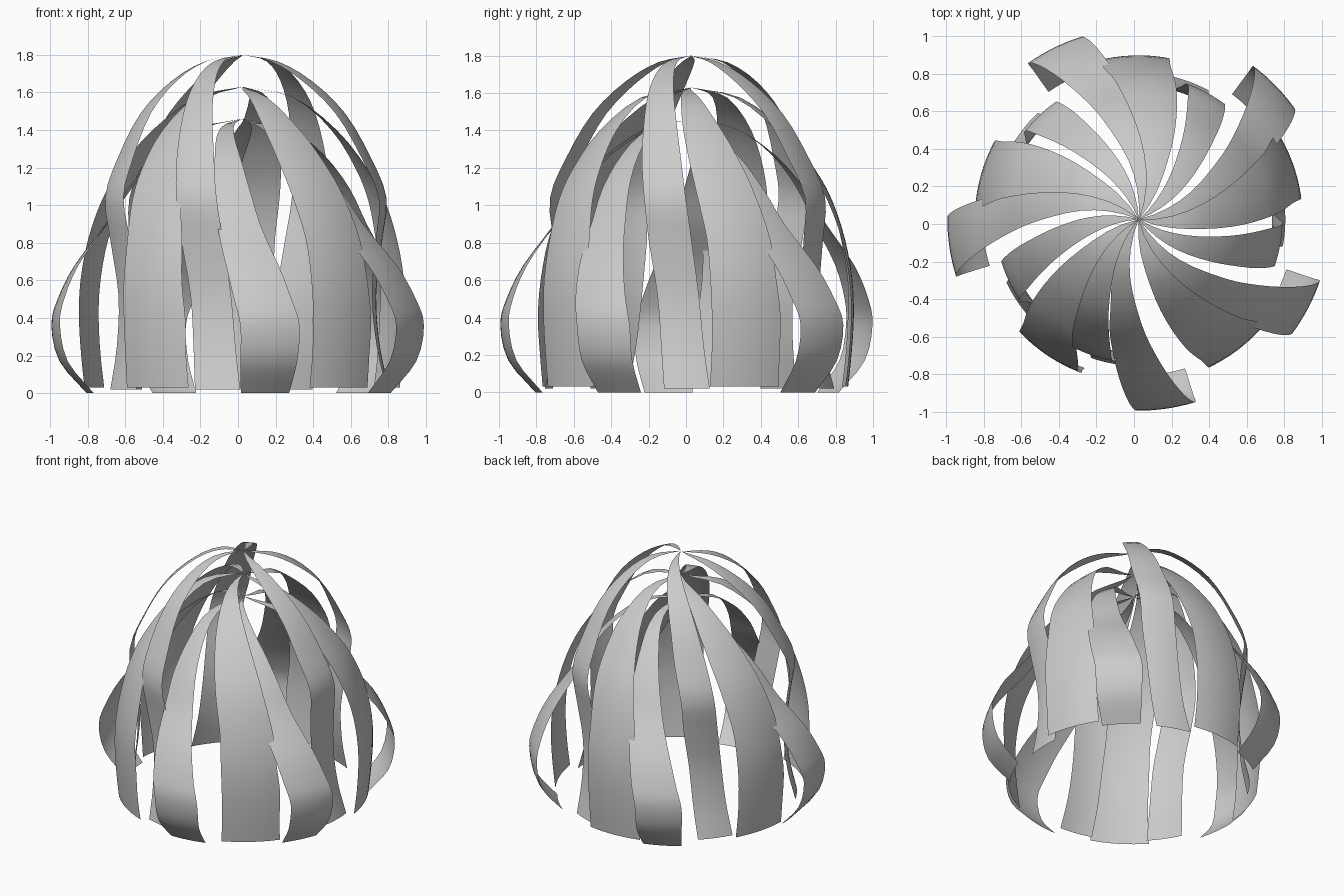
import bpy
import bmesh
from math import radians, cos, sin
from mathutils import Vector

cube = bpy.data.objects.get("Cube")
if cube:
    bpy.data.objects.remove(cube)

grey = bpy.data.materials.new("light grey")
grey.use_nodes = True
colour = (0.6, 0.6, 0.6, 1)
grey.diffuse_color = colour
grey.node_tree.nodes["Principled BSDF"].inputs["Base Color"].default_value = colour

APEX_X, APEX_Y = 0.025, 0.025
COLUMNS = 8
STEPS = 3

# Each profile row: radius, height, twist in degrees, angular width in degrees
DOME = [(0, 1.80, -40, 20), (.20, 1.765, -30, 20), (.38, 1.66, -22, 19),
        (.55, 1.49, -16, 18), (.68, 1.26, -12, 18), (.765, 1.04, -9, 17),
        (.74, .80, -7, 18), (.71, .52, -4, 18), (.73, .25, -2, 18),
        (.78, .02, 0, 18)]
WIDE = [(0, 1.63, -34, 20), (.27, 1.575, -21, 21), (.50, 1.40, -13, 24),
        (.66, 1.20, -8, 25), (.755, 1.03, -5, 25), (.825, .82, -2, 25),
        (.865, .60, -1, 25), (.872, .40, 0, 26), (.86, .20, 0, 26),
        (.842, .03, 0, 27)]
FLARED = [(0, 1.46, -40, 19), (.24, 1.41, -29, 18), (.45, 1.27, -19, 17),
          (.61, 1.09, -14, 18), (.73, .90, -10, 18), (.895, .68, -5, 18),
          (.985, .50, -2, 18), (1.018, .36, 0, 18), (.975, .17, 0, 18),
          (.83, 0, 0, 18)]


def smooth_rows(keys):
    """Pass a smooth curve through the profile rows."""
    pts = [Vector(k) for k in keys]
    pts = [2 * pts[0] - pts[1]] + pts + [2 * pts[-1] - pts[-2]]
    rows = []
    for a, b, c, d in zip(pts, pts[1:], pts[2:], pts[3:]):
        for i in range(STEPS):
            t = i / STEPS
            rows.append(b + (c - a) * t / 2 + (2 * a - 5 * b + 4 * c - d) * t * t / 2
                        + (3 * b - a - 3 * c + d) * t ** 3 / 2)
    return rows + [pts[-2]]


def make_strip(name, keys, middle):
    """Sweep one twisted strip from the apex to the rim."""
    bm = bmesh.new()
    apex = bm.verts.new((APEX_X, APEX_Y, keys[0][1]))
    previous = None
    for r, z, twist, width in smooth_rows(keys)[1:]:
        row = []
        for i in range(COLUMNS + 1):
            a = radians(middle + twist + width * (i / COLUMNS - 0.5))
            row.append(bm.verts.new((APEX_X + r * cos(a), APEX_Y + r * sin(a), z)))
        for i in range(COLUMNS):
            if previous:
                bm.faces.new((previous[i], row[i], row[i + 1], previous[i + 1]))
            else:
                bm.faces.new((apex, row[i], row[i + 1]))
        previous = row
    for face in bm.faces:
        face.smooth = True
    mesh = bpy.data.meshes.new(name)
    bm.to_mesh(mesh)
    bm.free()
    mesh.materials.append(grey)
    bpy.context.collection.objects.link(bpy.data.objects.new(name, mesh))


# Three kinds of strip in turn; in one sector two neighbours swap order
for k in range(5):
    turn = 72 * k
    swapped = k == 3
    make_strip(f"flared_strip_{k + 1}", FLARED, 44.3 + turn + (18 if swapped else 0))
    make_strip(f"dome_strip_{k + 1}", DOME, 70.5 + turn - (26.5 if swapped else 0))
    make_strip(f"wide_strip_{k + 1}", WIDE, 20.5 + turn)
